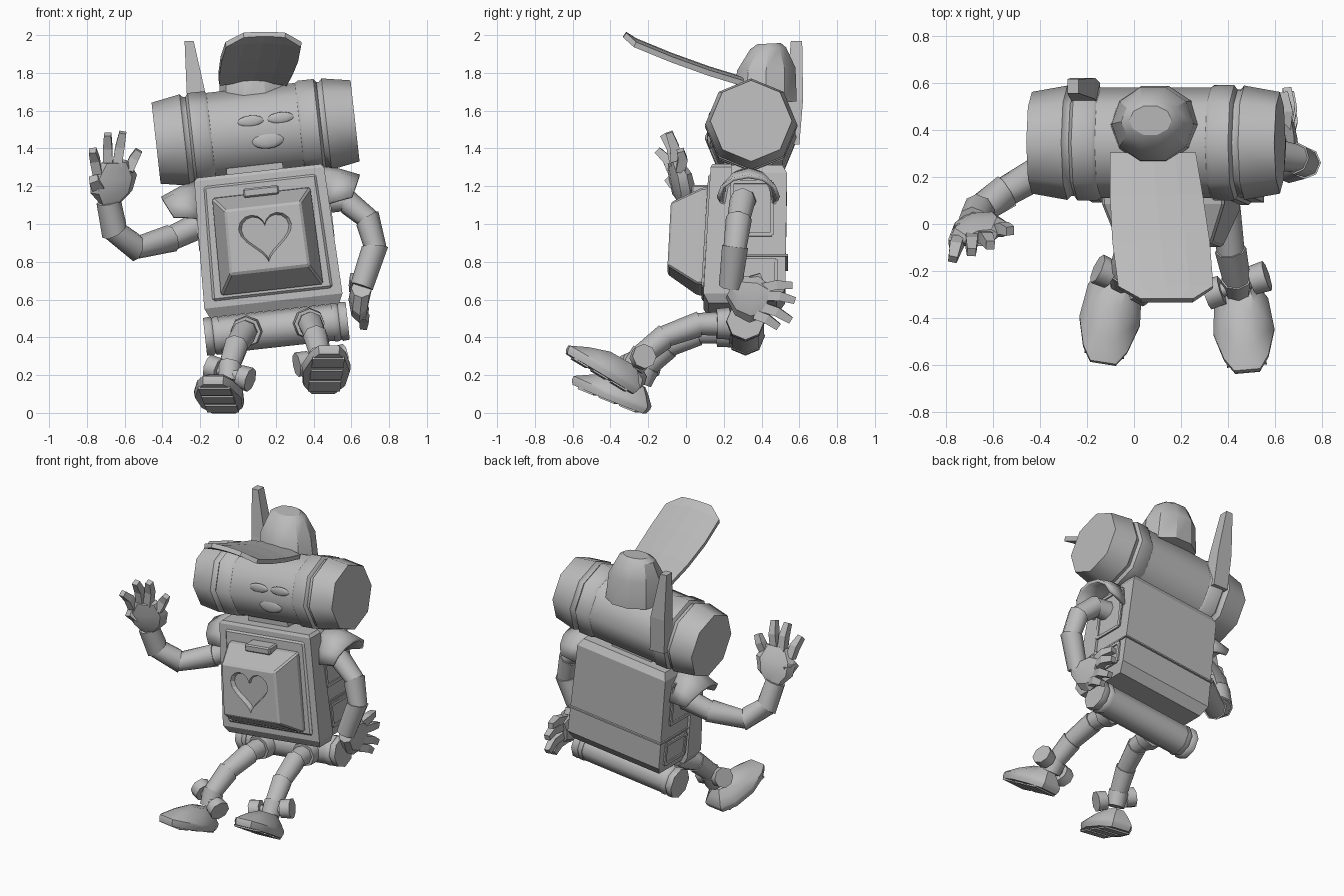
import bpy, bmesh, math
from mathutils import Vector as V, Matrix

if "Cube" in bpy.data.objects:
    bpy.data.objects.remove(bpy.data.objects["Cube"])

grey = bpy.data.materials.new("light_grey")
grey.diffuse_color = (0.5, 0.5, 0.5, 1)
grey.use_nodes = True
grey.node_tree.nodes["Principled BSDF"].inputs["Base Color"].default_value = grey.diffuse_color
LEAN = Matrix.Rotation(math.radians(-6.4), 4, 'Y')


def frame(x, y, z):
    return Matrix.Translation((x, y, z)) @ LEAN


def finish(name, bm, mat=None, smooth=0, bevel=0):
    if mat:
        bm.transform(mat)
    bmesh.ops.recalc_face_normals(bm, faces=bm.faces)
    me = bpy.data.meshes.new(name)
    bm.to_mesh(me)
    bm.free()
    me.materials.append(grey)
    ob = bpy.data.objects.new(name, me)
    bpy.context.collection.objects.link(ob)
    if smooth:
        bpy.ops.object.select_all(action='DESELECT')
        ob.select_set(True)
        bpy.context.view_layer.objects.active = ob
        bpy.ops.object.shade_smooth_by_angle(angle=math.radians(smooth))
    if bevel:
        m = ob.modifiers.new("bevel", 'BEVEL')
        m.width, m.segments, m.limit_method = bevel, 1, 'ANGLE'
    return ob


def loft(name, rings, mat=None, smooth=0, bevel=0, closed=True):
    """Skin a list of equal-length rings and cap both ends."""
    bm = bmesh.new()
    vs = [[bm.verts.new(p) for p in r] for r in rings]
    n = len(vs[0])
    for a, b in zip(vs, vs[1:]):
        for i in range(n if closed else n - 1):
            j = (i + 1) % n
            bm.faces.new((a[i], a[j], b[j], b[i]))
    if closed:
        bm.faces.new(vs[0])
        bm.faces.new(vs[-1])
    return finish(name, bm, mat, smooth, bevel)


def ring(c, axis, r, n=8, ref=(0, 0, 1), r2=None):
    axis, c = V(axis).normalized(), V(c)
    u = (V(ref) - axis * V(ref).dot(axis)).normalized()
    w = axis.cross(u)
    r2 = r2 or r
    return [c + u * r * math.cos(t) + w * r2 * math.sin(t)
            for t in (2 * math.pi * i / n for i in range(n))]


def rect(x0, x1, y0, y1, z):
    return [(x0, y0, z), (x1, y0, z), (x1, y1, z), (x0, y1, z)]


def box(name, x0, x1, y0, y1, z0, z1, mat=None, bevel=0):
    return loft(name, [rect(x0, x1, y0, y1, z0), rect(x0, x1, y0, y1, z1)], mat, 0, bevel)


def lathe_x(name, profile, mat, n=8, smooth=50):
    return loft(name, [ring((t, 0, 0), (1, 0, 0), r, n) for t, r in profile], mat, smooth)


def limb(name, pts, r, ref=(0, 1, 0)):
    """Jointed limb: tapered segments with mitred ends."""
    pts = [V(p) for p in pts]
    dirs = [(b - a).normalized() for a, b in zip(pts, pts[1:])]
    for i, d in enumerate(dirs):
        s = dirs[max(i - 1, 0)] + d
        e = d + dirs[min(i + 1, len(dirs) - 1)]
        loft(f"{name}_{i + 1}", [ring(pts[i], s, r * 1.05, 8, ref),
                                 ring(pts[i + 1], e, r * 0.93, 8, ref)], smooth=50)


def finger(name, a, b, side, bend, w=0.026):
    a, b = V(a), V(b)
    mid = (a + b) / 2 + V(bend)
    rs = [ring(p, d, s * 1.35, 4, side, s * 1.35)
          for p, d, s in ((a, mid - a, w), (mid, b - a, w), (b, b - mid, w * 0.75))]
    loft(name, rs)


# Head: banded barrel
HEAD = frame(0.093, 0.345, 1.487)
lathe_x("head", [(-.27, .235), (.27, .235)], HEAD)
for s, side in ((-1, "left"), (1, "right")):
    lathe_x(side + "_head_band", [(s * .235, .234), (s * .25, .245), (s * .335, .245), (s * .35, .225)], HEAD)
    lathe_x(side + "_head_end", [(s * .34, .226), (s * .362, .226), (s * .378, .243), (s * .53, .216)], HEAD)

# Face: soft muzzle and brows
for name, x, z, rx, rz, d in (("muzzle", .06, -.05, .085, .045, .018), ("left_brow", -.02, .06, .07, .03, .012),
                              ("right_brow", .14, .06, .07, .03, .012)):
    bm = bmesh.new()
    bmesh.ops.create_uvsphere(bm, u_segments=12, v_segments=8, radius=1)
    bm.transform(Matrix.Translation((x, -.215, z)) @ Matrix.Diagonal((rx, d, rz, 1)))
    finish(name, bm, HEAD, 60)

# Neck, torso and front frame
TORSO = frame(0.151, 0, 0.915)
box("neck", -.17, .13, .2, .46, .3, .42, TORSO)
loft("torso", [rect(-.325, .325, .16, .48, -.36), rect(-.348, .348, .13, .525, -.3),
               rect(-.335, .335, .13, .535, .32), rect(-.31, .31, .16, .51, .365)], TORSO)
loft("front_frame", [rect(-.345, .345, .12, .24, -.375), rect(-.368, .368, .092, .24, -.325),
                     rect(-.346, .346, .13, .24, .35), rect(-.33, .33, .14, .24, .368)], TORSO)
loft("front_panel", [rect(-.32, .32, .08, .2, -.29), rect(-.3, .3, .118, .2, .32)], TORSO, bevel=.012)
# Waist seam and side panels
box("waist_seam", -.352, .352, .2, .541, -.125, -.115, TORSO)
for s, side in ((-1, "left"), (1, "right")):
    xs = sorted((s * .33, s * .352))
    for k, (y, z, h) in enumerate(((.35, .13, .14), (.37, -.215, .07))):
        box(f"{side}_side_panel_{k}", *xs, y - .105, y + .105, z - h, z + h, TORSO, .008)
        xo = sorted((s * .35, s * .36))
        for j, e in enumerate((-1, 1)):
            box(f"{side}_panel_rim_{k}_{j}", *xo, y + e * .105 - .01, y + e * .105 + .01, z - h, z + h, TORSO)
            box(f"{side}_panel_rail_{k}_{j}", *xo, y - .105, y + .105, z + e * h - .01, z + e * h + .01, TORSO)

# Chest pouch with heart recess and latch
def pouch_ring(w, y0, y1, z0, z1):
    return [(-w, y0, z0), (w, y0, z0), (w * .96, y1, z1), (-w * .96, y1, z1)]


pouch = loft("chest_pouch", [pouch_ring(.272, .13, .14, -.265, .255), pouch_ring(.272, .06, .085, -.265, .25),
                             pouch_ring(.21, -.098, -.08, -.16, .18)], TORSO, bevel=.01)


def heart(k, y):
    pts = []
    for i in range(28):
        t = 2 * math.pi * i / 28
        hx = 16 * math.sin(t) ** 3
        hz = 13 * math.cos(t) - 5 * math.cos(2 * t) - 2 * math.cos(3 * t) - math.cos(4 * t)
        pts.append((k * .0088 * hx, y, k * .0088 * (hz + 2.5) + .015))
    return pts


cutter = loft("heart_cutter", [heart(1.12, -.15), heart(1.02, -.09), heart(.9, -.062)], TORSO)
cutter.hide_render = True
cutter.hide_viewport = True
cut = pouch.modifiers.new("heart", 'BOOLEAN')
cut.operation, cut.object, cut.solver = 'DIFFERENCE', cutter, 'EXACT'
box("pouch_latch", -.095, .095, .03, .14, .235, .283, TORSO, .008)

# Pelvis roller
PELVIS = frame(0.203, 0.315, 0.445)
lathe_x("pelvis", [(-.33, .097), (.33, .097)], PELVIS)
for s, side in ((-1, "left"), (1, "right")):
    lathe_x(side + "_pelvis_end", [(s * .3, .102), (s * .325, .102), (s * .335, .094), (s * .345, .103),
                                   (s * .38, .1)], PELVIS)

# Shoulder pads: flared arches
for s, side in ((-1, "left"), (1, "right")):
    def arch(x_top, x_end, z_top, z_end, ry):
        out = []
        for i in range(7):
            a = math.pi * i / 6
            k = math.sin(a)
            out.append((s * (x_end + (x_top - x_end) * k), .33 - ry * math.cos(a), z_end + (z_top - z_end) * k))
        return out
    pad = loft(side + "_shoulder_pad", [arch(.33, .33, .345, .15, .13), arch(.42, .41, .325, .165, .15),
                                        arch(.527, .475, .28, .175, .158)], TORSO, 50, closed=False)
    m = pad.modifiers.new("thickness", 'SOLIDIFY')
    m.thickness, m.offset = .02, 0

# Arms
limb("left_arm", [(-.15, .33, 1.02), (-.35, .25, .925), (-.54, .14, .875), (-.655, .06, .965), (-.685, .01, 1.12)], .07)
limb("right_arm", [(.42, .31, 1.12), (.57, .30, 1.125), (.685, .28, 1.03), (.725, .26, .88), (.655, .235, .67)], .066)

# Hands
loft("left_palm", [ring((-.68, .01, 1.10), (0, -.2, 1), .045, 8, (1, 0, 0)),
                   ring((-.67, -.01, 1.17), (0, -.2, 1), .115, 8, (1, .3, 0), .06),
                   ring((-.66, -.03, 1.25), (0, -.3, 1), .13, 8, (1, .3, 0), .055),
                   ring((-.65, -.06, 1.33), (0, -.3, 1), .075, 8, (1, .3, 0), .035)], smooth=30)
for i, (a, b) in enumerate((((-.745, -.07, 1.27), (-.77, -.15, 1.39)), ((-.69, -.06, 1.31), (-.69, -.12, 1.475)),
                            ((-.64, -.055, 1.31), (-.61, -.09, 1.485)), ((-.58, -.03, 1.28), (-.525, -.03, 1.39)))):
    finger(f"left_finger_{i + 1}", a, b, (1, 1, 0), (0, .012, .01))
finger("left_thumb", (-.72, -.02, 1.2), (-.765, -.09, 1.24), (1, 1, 0), (0, 0, -.01), .035)

loft("right_palm", [ring((.655, .235, .66), (0, 1, -.5), .055, 8, (0, .5, 1)),
                    ring((.645, .28, .62), (0, 1, -.2), .105, 8, (0, .2, 1), .055),
                    ring((.64, .36, .60), (0, 1, -.2), .125, 8, (0, .2, 1), .055),
                    ring((.64, .43, .59), (0, 1, -.2), .085, 8, (0, .2, 1), .04)], smooth=30)
for i, (a, b) in enumerate((((.64, .40, .66), (.635, .56, .675)), ((.645, .42, .62), (.65, .575, .595)),
                            ((.65, .41, .56), (.66, .555, .49)), ((.65, .37, .52), (.665, .49, .455)))):
    finger(f"right_finger_{i + 1}", a, b, (1, 0, 1), (.012, 0, .01))
finger("right_thumb", (.62, .31, .66), (.615, .40, .72), (1, 0, 1), (0, 0, .01), .03)

# Legs with hip collars and ankle hubs
LEGS = (("left", [(.05, .3, .435), (.035, .07, .425), (-.01, -.09, .355), (-.045, -.2, .25), (-.05, -.24, .16)],
         (-.155, -.19, .245), (.065, -.29, .175), (-.1, -.39, .115), 22, -9),
        ("right", [(.37, .3, .475), (.385, .07, .47), (.41, -.11, .405), (.435, -.23, .31), (.44, -.28, .24)],
         (.31, -.3, .255), (.565, -.22, .3), (.465, -.435, .245), 31, 5))
for side, pts, h0, h1, foot, pitch, yaw in LEGS:
    limb(side + "_leg", pts, .064, (0, 0, 1))
    a, b = V(pts[0]), V(pts[1])
    loft(side + "_hip_collar", [ring(a.lerp(b, t), b - a, r, 8) for t, r in ((.3, .085), (.6, .08))], smooth=50)
    h0, h1 = V(h0), V(h1)
    loft(side + "_ankle_axle", [ring(p, h1 - h0, .03) for p in (h0, h1)], smooth=50)
    for k, (p, q) in enumerate(((h0, h0.lerp(h1, .25)), (h1, h1.lerp(h0, .25)))):
        loft(f"{side}_ankle_hub_{k + 1}", [ring(p, q - p, .066), ring(q, q - p, .062)], smooth=50)
    # Foot: outline from heel to toe, domed towards the ankle
    F = (Matrix.Translation(foot) @ Matrix.Rotation(math.radians(yaw), 4, 'Z')
         @ Matrix.Rotation(math.radians(-pitch), 4, 'X'))
    half = [(.215, .065), (.13, .115), (-.02, .13), (-.15, .095), (-.215, .055)]
    outline = [(w, y) for y, w in half] + [(-w, y) for y, w in reversed(half)]

    def sole(k, z, dy=0):
        return [(x * k, y * k + dy, z) for x, y in outline]
    loft(side + "_foot", [sole(.95, -.045), sole(1, -.02), sole(1, 0), sole(.72, .045, .03), sole(.38, .085, .07)],
         F, 40)
    for k, y in enumerate((-.12, 0, .12)):
        box(f"{side}_tread_{k + 1}", -.085, .085, y - .045, y + .045, -.054, -.04, F)

# Cap: crown and peak
loft("cap_crown", [ring((x, y, z), (0, -.05, 1), rx, 10, (1, 0, 0), ry) for x, y, z, rx, ry in
                   ((.09, .42, 1.64, .19, .175), (.08, .425, 1.82, .175, .163),
                    (.07, .435, 1.93, .125, .1), (.07, .44, 1.955, .09, .065))], smooth=30)
peak = []
for y, x0, x1, z in ((.30, -.1, .26, 1.745), (.12, -.1, .29, 1.80), (-.08, -.09, .32, 1.872), (-.27, -.065, .335, 1.95),
                     (-.325, .03, .25, 1.985)):
    drop = .02 if y > -.3 else .005
    peak.append([(x0 + (x1 - x0) * t, y, z + .02 - drop * 4 * (t - .5) ** 2) for t in (0, .25, .5, .75, 1)])
brim = loft("cap_peak", peak, closed=False)
m = brim.modifiers.new("thickness", 'SOLIDIFY')
m.thickness, m.offset = .03, 0

# Antenna: tapered blade behind the head
loft("antenna", [rect(-.255, -.145, .5, .6, 1.42), rect(-.27, -.165, .53, .62, 1.66),
                 rect(-.283, -.235, .555, .615, 1.97)])
